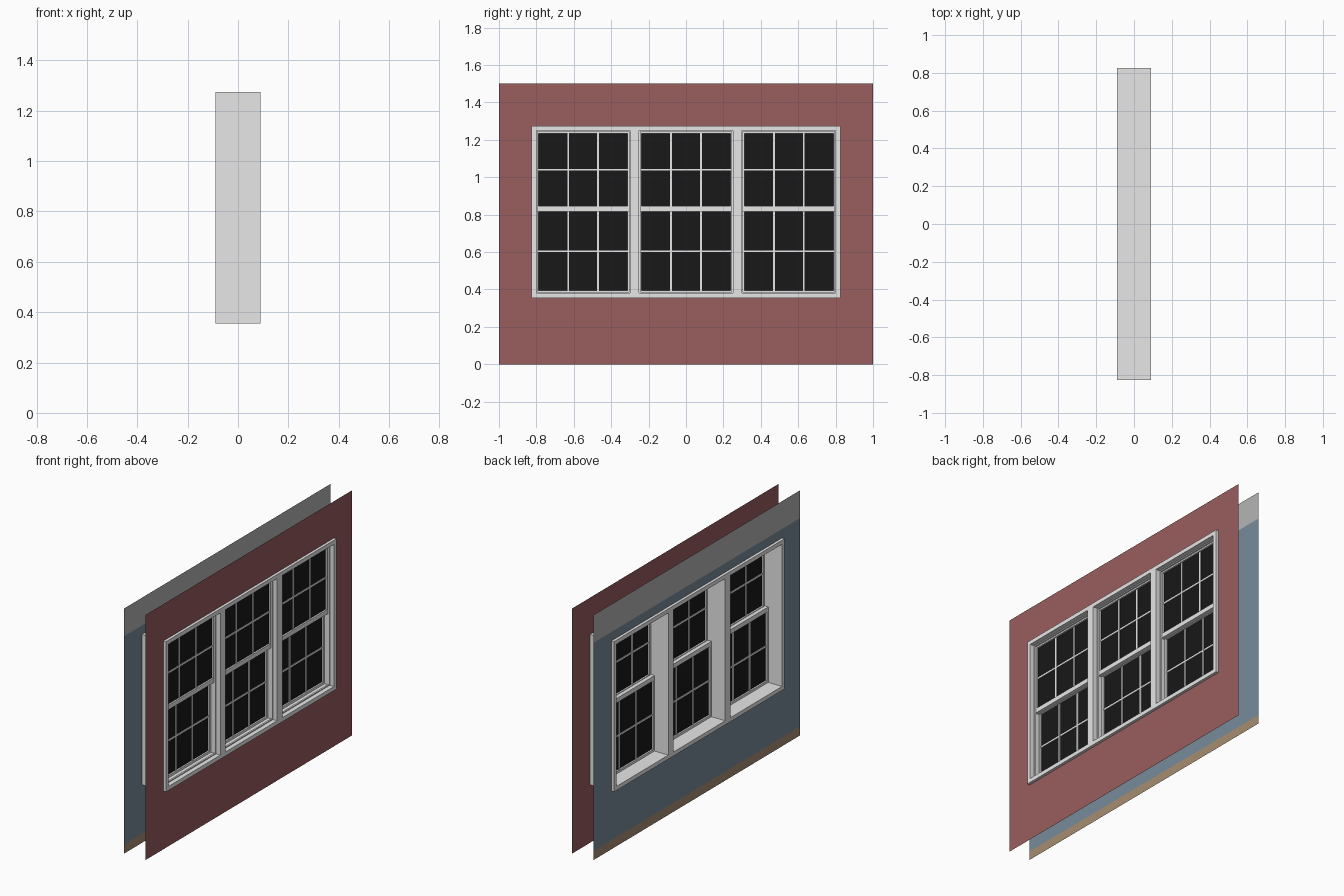
import bpy, bmesh

if "Cube" in bpy.data.objects:
    bpy.data.objects.remove(bpy.data.objects["Cube"])


def material(name, rgb):
    m = bpy.data.materials.new(name)
    m.diffuse_color = (*rgb, 1)
    m.use_nodes = True
    m.node_tree.nodes["Principled BSDF"].inputs["Base Color"].default_value = m.diffuse_color
    return m


WHITE = material("white_paint", (0.8, 0.8, 0.8))
RED = material("brick_red", (0.32, 0.109, 0.112))
BLUE = material("wall_blue", (0.19, 0.26, 0.33))
GREY = material("ceiling_grey", (0.46, 0.46, 0.46))
BROWN = material("baseboard_brown", (0.38, 0.27, 0.165))
BLACK = material("dark_glass", (0.009, 0.009, 0.009))


def finish(bm, name, mats):
    me = bpy.data.meshes.new(name)
    bm.to_mesh(me)
    bm.free()
    for m in mats:
        me.materials.append(m)
    ob = bpy.data.objects.new(name, me)
    bpy.context.collection.objects.link(ob)
    return ob


def box(bm, x0, x1, y0, y1, z0, z1):
    r = bmesh.ops.create_cube(bm, size=1)
    for v in r["verts"]:
        v.co = ((x0 + x1) / 2 + v.co.x * (x1 - x0),
                (y0 + y1) / 2 + v.co.y * (y1 - y0),
                (z0 + z1) / 2 + v.co.z * (z1 - z0))


def ring(bm, x0, x1, y0, y1, z0, z1, side, bottom, top):
    """Rectangular frame facing x, with given border widths."""
    box(bm, x0, x1, y0, y0 + side, z0, z1)
    box(bm, x0, x1, y1 - side, y1, z0, z1)
    box(bm, x0, x1, y0 + side, y1 - side, z0, z0 + bottom)
    box(bm, x0, x1, y0 + side, y1 - side, z1 - top, z1)


HALF, Z0, Z1 = 0.825, 0.355, 1.275   # window outline
DEPTH, WALL = 0.09, 0.073            # frame half depth, wall offset
JAMB = 0.025


def wall(name, x, zcuts, mats, rule):
    """Thin wall sheet with the window opening left out."""
    bm = bmesh.new()
    ycuts = [-1, -HALF, HALF, 1]
    s = 1 if x > 0 else -1
    for ya, yb in zip(ycuts, ycuts[1:]):
        for za, zb in zip(zcuts, zcuts[1:]):
            if ya == -HALF and za >= Z0 and zb <= Z1:
                continue
            pts = [(x, ya, za), (x, yb, za), (x, yb, zb), (x, ya, zb)][::s]
            f = bm.faces.new([bm.verts.new(p) for p in pts])
            f.material_index = rule((za + zb) / 2)
    bmesh.ops.remove_doubles(bm, verts=bm.verts, dist=1e-5)
    return finish(bm, name, mats)


# Walls: brick outside, painted inside with baseboard and ceiling band
wall("exterior_wall", WALL, [0, Z0, Z1, 1.5], [RED], lambda z: 0)
wall("interior_wall", -WALL, [0, 0.055, Z0, Z1, 1.33, 1.5], [BLUE, BROWN, GREY],
     lambda z: 1 if z < 0.055 else 2 if z > 1.33 else 0)

# Outer frame with two mullions
bm = bmesh.new()
ring(bm, -DEPTH, DEPTH, -HALF, HALF, Z0, Z1, JAMB, JAMB, JAMB)
for y in (-0.275, 0.275):
    box(bm, -DEPTH, DEPTH, y - JAMB, y + JAMB, Z0 + JAMB, Z1 - JAMB)
finish(bm, "window_frame", [WHITE])


def sash(name, x, yc, z0, z1, bottom, top):
    """Sash frame, glass pane and 3 x 2 glazing bars."""
    hw, t, stile = 0.25, 0.012, 0.012
    bm = bmesh.new()
    ring(bm, x - t, x + t, yc - hw, yc + hw, z0, z1, stile, bottom, top)
    ga, gb = z0 + bottom, z1 - top
    gw = hw - stile
    for k in (-1, 1):
        y = yc + k * gw / 3
        box(bm, x - 0.006, x + 0.006, y - 0.005, y + 0.005, ga, gb)
    zm = (ga + gb) / 2
    box(bm, x - 0.0055, x + 0.0055, yc - gw, yc + gw, zm - 0.005, zm + 0.005)
    finish(bm, name + "_sash", [WHITE])
    bm = bmesh.new()
    box(bm, x - 0.002, x + 0.002, yc - gw, yc + gw, ga, gb)
    finish(bm, name + "_glass", [BLACK])


# Three double-hung units: upper sash outside, lower sash inside
for label, yc in (("left", -0.55), ("middle", 0), ("right", 0.55)):
    sash(label + "_upper", 0.04, yc, 0.817, Z1 - JAMB, 0.028, 0.015)
    sash(label + "_lower", 0.015, yc, Z0 + JAMB, 0.842, 0.014, 0.028)
    # Stop bead outside the upper sash
    bm = bmesh.new()
    ring(bm, 0.052, 0.062, yc - 0.25, yc + 0.25, Z0 + JAMB, Z1 - JAMB, 0.006, 0.006, 0.006)
    finish(bm, label + "_stop_bead", [WHITE])
